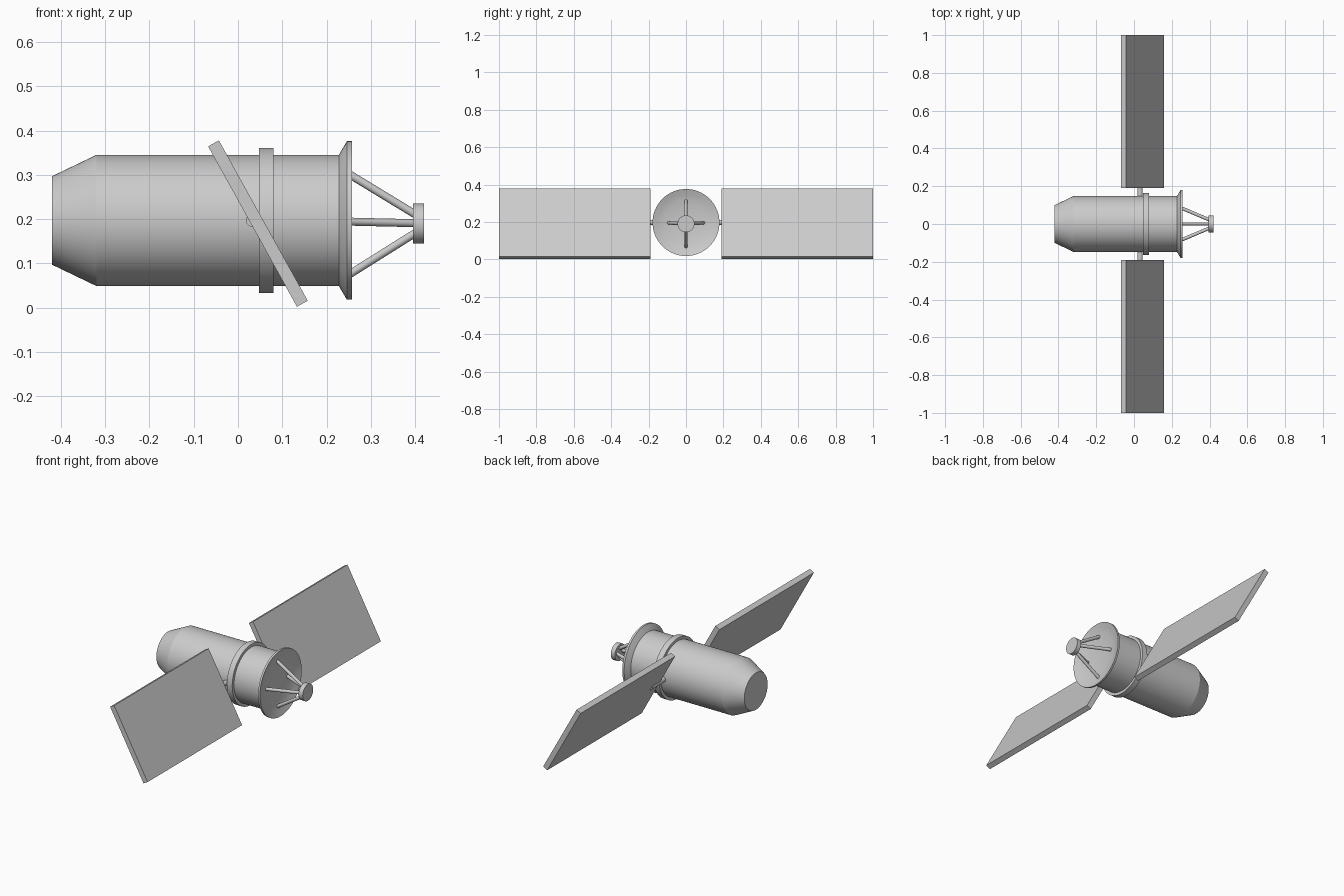
import bpy, bmesh
from math import radians, sin, cos, pi
from mathutils import Vector

if "Cube" in bpy.data.objects:
    bpy.data.objects.remove(bpy.data.objects["Cube"])

AXIS_Z = 0.197  # height of the body's long axis


def finish(name, bm, smooth=True):
    bmesh.ops.recalc_face_normals(bm, faces=bm.faces)
    mesh = bpy.data.meshes.new(name)
    bm.to_mesh(mesh)
    bm.free()
    ob = bpy.data.objects.new(name, mesh)
    bpy.context.collection.objects.link(ob)
    if smooth:
        bpy.ops.object.select_all(action='DESELECT')
        ob.select_set(True)
        bpy.context.view_layer.objects.active = ob
        bpy.ops.object.shade_smooth_by_angle(angle=radians(20))
    return ob


def lathe(name, profile, z=AXIS_Z, segments=64):
    """Revolve (x, radius) points around a line parallel to x; radius 0 closes to a pole."""
    bm = bmesh.new()
    rings = []
    for x, r in profile:
        n = segments if r > 0 else 1
        rings.append([bm.verts.new((x, r * cos(2 * pi * i / segments), z + r * sin(2 * pi * i / segments)))
                      for i in range(n)])
    for a, b in zip(rings, rings[1:]):
        for i in range(segments):
            j = (i + 1) % segments
            quad = [a[i % len(a)], a[j % len(a)], b[j % len(b)], b[i % len(b)]]
            bm.faces.new(list(dict.fromkeys(quad)))
    return finish(name, bm)


def rod(name, start, end, radius, segments=20):
    start, end = Vector(start), Vector(end)
    d = end - start
    bm = bmesh.new()
    bmesh.ops.create_cone(bm, cap_ends=True, segments=segments, radius1=radius, radius2=radius, depth=d.length)
    ob = finish(name, bm)
    ob.location = (start + end) / 2
    ob.rotation_euler = d.to_track_quat('Z', 'Y').to_euler()
    return ob


# Main barrel with tapered rear, and the raised band around it
lathe("body", [(-0.42, 0), (-0.42, 0.1), (-0.32, 0.148), (0.228, 0.148), (0.228, 0)])
lathe("band", [(0.048, 0.14), (0.048, 0.164), (0.08, 0.164), (0.08, 0.14)])

# Shallow front dish
lathe("dish", [(0.224, 0), (0.224, 0.14), (0.230, 0.152), (0.246, 0.179), (0.257, 0.179),
               (0.246, 0.15), (0.238, 0.12), (0.232, 0.06), (0.230, 0)])

# Feed hub held by four struts
lathe("hub", [(0.395, 0), (0.395, 0.045), (0.42, 0.045), (0.42, 0)], z=0.19, segments=40)
for side, (y, z) in {"top": (0, 0.318), "bottom": (0, 0.058), "left": (-0.096, 0.195), "right": (0.096, 0.195)}.items():
    tip = (0.405, y * 0.2, 0.19 + (z - 0.19) * 0.14)
    rod(side + "_strut", (0.224, y, z), tip, 0.009)

# Tilted solar panels on round arms
for side, s in (("left", -1), ("right", 1)):
    bm = bmesh.new()
    bmesh.ops.create_cube(bm, size=1)
    bmesh.ops.scale(bm, vec=(0.028, 0.81, 0.414), verts=bm.verts)
    panel = finish(side + "_panel", bm, smooth=False)
    panel.location = (0.045, s * 0.595, 0.19)
    panel.rotation_euler = (0, radians(-29), 0)
    rod(side + "_arm", (0.032, s * 0.13, 0.197), (0.032, s * 0.26, 0.197), 0.014)
